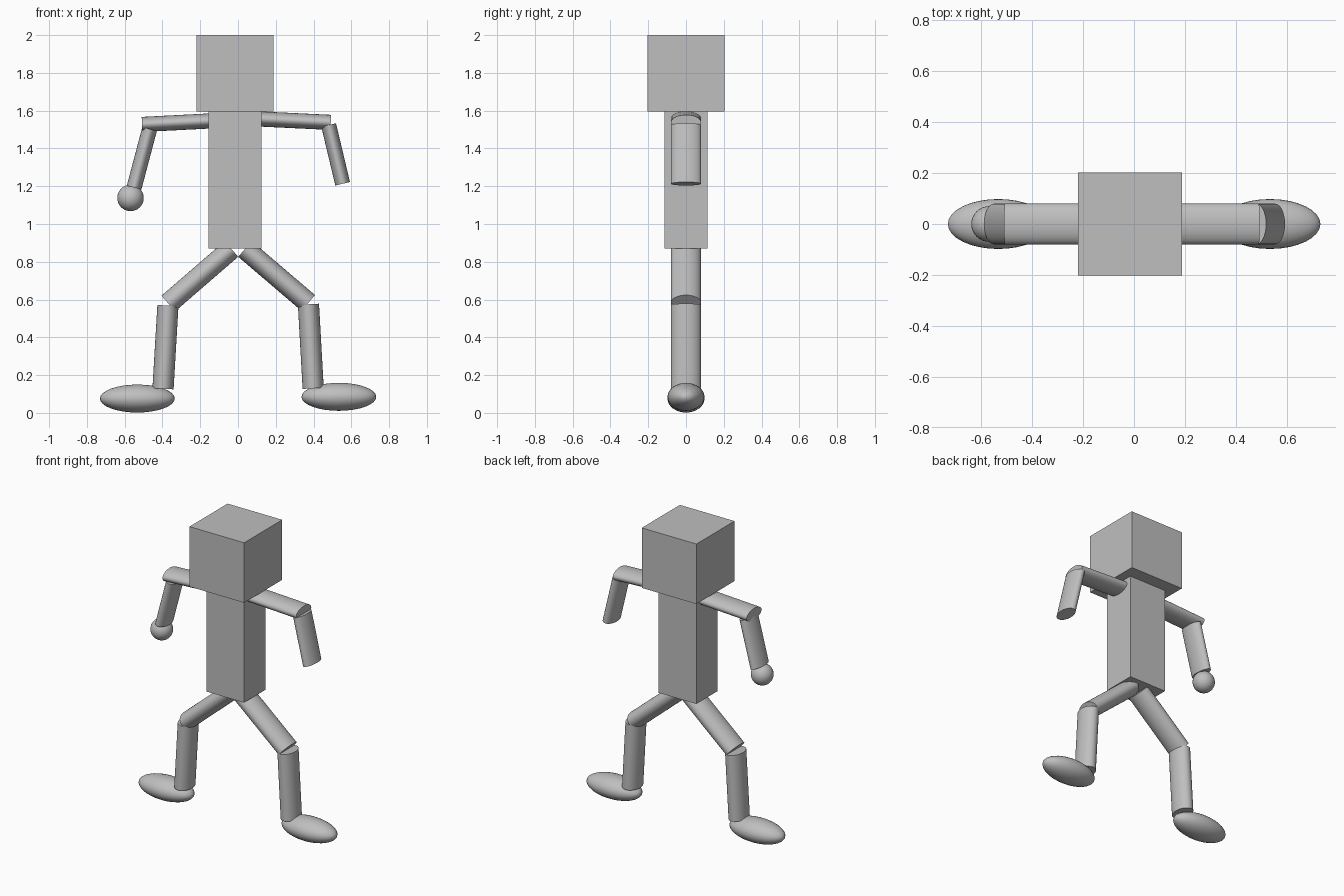
import bpy
from mathutils import Vector, Matrix

if "Cube" in bpy.data.objects:
    bpy.data.objects.remove(bpy.data.objects["Cube"])

grey = bpy.data.materials.new("plain grey")
grey.diffuse_color = (0.52, 0.52, 0.52, 1)
grey.use_nodes = True
grey.node_tree.nodes["Principled BSDF"].inputs["Base Color"].default_value = grey.diffuse_color


def finish(name):
    ob = bpy.context.object
    ob.name = name
    ob.data.materials.append(grey)
    return ob


def box(name, x0, x1, half_y, z0, z1):
    bpy.ops.mesh.primitive_cube_add(size=1, location=((x0 + x1) / 2, 0, (z0 + z1) / 2))
    ob = finish(name)
    ob.scale = (x1 - x0, 2 * half_y, z1 - z0)


def limb(name, start, end, r):
    """Oval cylinder in the xz plane, r thick in plane and 0.08 deep in y."""
    a, b = Vector((start[0], 0, start[1])), Vector((end[0], 0, end[1]))
    d = b - a
    bpy.ops.mesh.primitive_cylinder_add(vertices=32, radius=1, depth=1)
    ob = finish(name)
    bpy.ops.object.shade_smooth_by_angle()
    z = d.normalized()
    y = Vector((0, 1, 0))
    x = y.cross(z)
    rot = Matrix((x, y, z)).transposed().to_4x4()
    ob.matrix_world = (Matrix.Translation((a + b) / 2) @ rot
                       @ Matrix.Diagonal((r, 0.08, d.length, 1)))


def ball(name, loc, radii):
    bpy.ops.mesh.primitive_uv_sphere_add(segments=32, ring_count=16, radius=1, location=loc)
    ob = finish(name)
    ob.scale = radii
    bpy.ops.object.shade_smooth_by_angle()


# Head and torso
box("head", -0.22, 0.188, 0.203, 1.595, 2.0)
box("torso", -0.157, 0.125, 0.114, 0.87, 1.597)

# Arms, only one of which has a hand
limb("left_upper_arm", (-0.10, 1.548), (-0.508, 1.527), 0.04)
limb("right_upper_arm", (0.07, 1.558), (0.491, 1.538), 0.04)
limb("left_forearm", (-0.468, 1.503), (-0.55, 1.193), 0.04)
limb("right_forearm", (0.480, 1.524), (0.554, 1.213), 0.04)
ball("hand", (-0.569, 0, 1.138), (0.07, 0.07, 0.07))

# Legs
limb("left_thigh", (-0.035, 0.868), (-0.369, 0.579), 0.055)
limb("right_thigh", (0.037, 0.868), (0.372, 0.582), 0.055)
limb("left_shin", (-0.371, 0.568), (-0.397, 0.128), 0.056)
limb("right_shin", (0.373, 0.575), (0.398, 0.13), 0.056)

# Feet
ball("left_foot", (-0.533, 0, 0.076), (0.198, 0.098, 0.074))
ball("right_foot", (0.534, 0, 0.085), (0.198, 0.098, 0.074))
